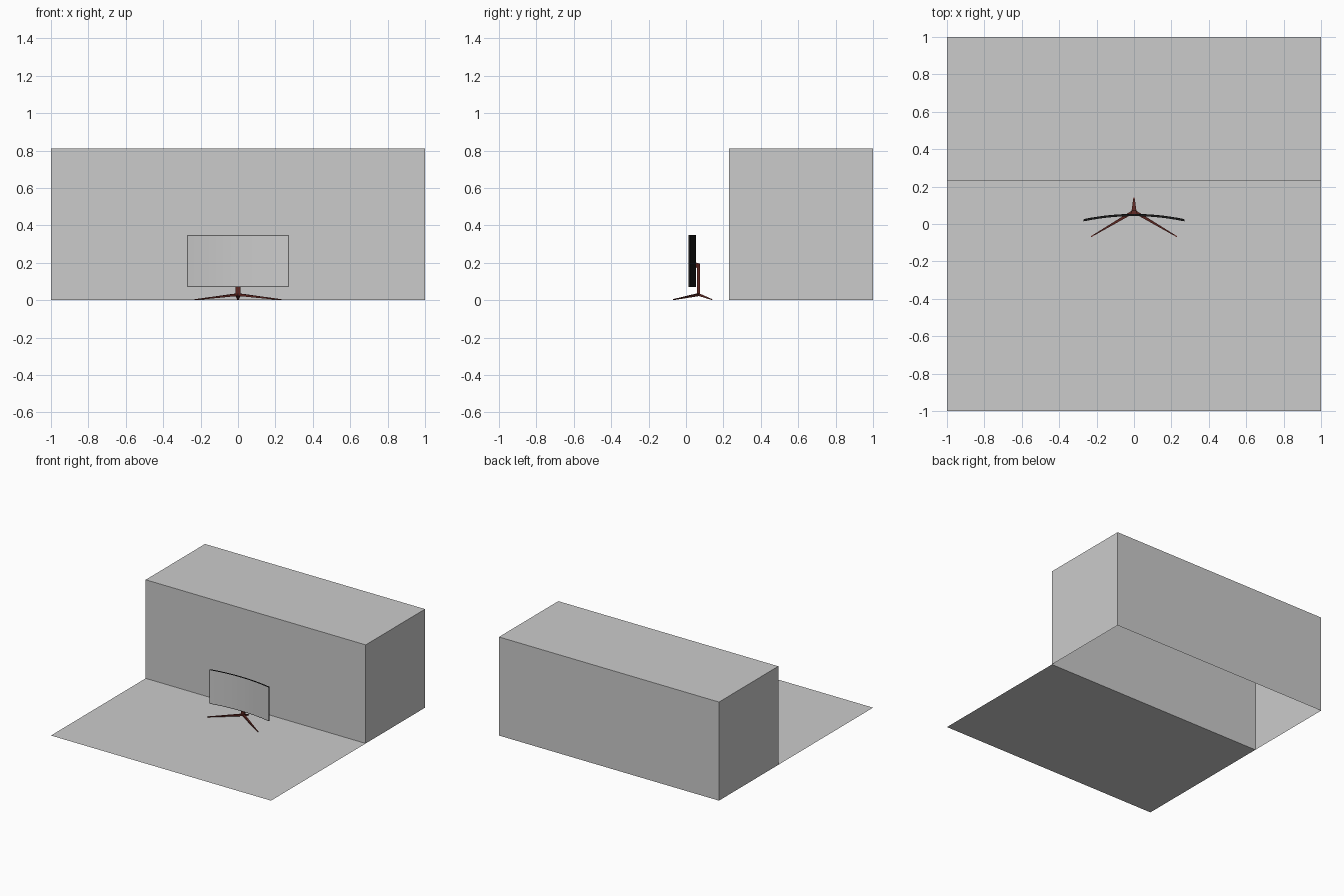
import bpy, bmesh
from mathutils import Vector

if "Cube" in bpy.data.objects:
    bpy.data.objects.remove(bpy.data.objects["Cube"])


def material(name, rgb):
    m = bpy.data.materials.new(name)
    m.diffuse_color = (*rgb, 1)
    m.use_nodes = True
    m.node_tree.nodes["Principled BSDF"].inputs["Base Color"].default_value = m.diffuse_color
    return m


def finish(name, bm, mat=None, recalc=True):
    if recalc:
        bmesh.ops.recalc_face_normals(bm, faces=bm.faces)
    me = bpy.data.meshes.new(name)
    bm.to_mesh(me)
    bm.free()
    ob = bpy.data.objects.new(name, me)
    bpy.context.collection.objects.link(ob)
    if mat:
        me.materials.append(mat)
    return ob


def box_bm(x0, x1, y0, y1, z0, z1):
    bm = bmesh.new()
    bmesh.ops.create_cube(bm, size=1)
    for v in bm.verts:
        v.co = Vector((x0 + (v.co.x + .5) * (x1 - x0),
                       y0 + (v.co.y + .5) * (y1 - y0),
                       z0 + (v.co.z + .5) * (z1 - z0)))
    return bm


def bar(name, a, b, size_a, size_b, mat):
    """Tapered rectangular bar from a to b; sizes are (width, height)."""
    a, b = Vector(a), Vector(b)
    d = (b - a).normalized()
    up = Vector((0, 1, 0)) if abs(d.z) > .9 else Vector((0, 0, 1))
    side = d.cross(up).normalized()
    up = side.cross(d)
    bm = bmesh.new()
    rings = []
    for p, (w, h) in ((a, size_a), (b, size_b)):
        rings.append([bm.verts.new(p + side * w / 2 * i + up * h / 2 * j)
                      for i, j in ((-1, -1), (1, -1), (1, 1), (-1, 1))])
    for k in range(4):
        bm.faces.new((rings[0][k], rings[0][k - 1], rings[1][k - 1], rings[1][k]))
    for r in rings:
        bm.faces.new(r)
    return finish(name, bm, mat)


def bend(x):
    return -0.028 * (x / 0.27) ** 2


black = material("black", (0.01, 0.01, 0.01))
red = material("dark_red", (0.11, 0.02, 0.015))

# Floor sheet in front of the block
bm = bmesh.new()
bm.faces.new([bm.verts.new(c) for c in
              ((-1, -1, 0), (1, -1, 0), (1, .23, 0), (-1, .23, 0))])
finish("floor", bm, recalc=False)

# Large block behind, open underneath
bm = box_bm(-1, 1, .23, 1, 0, .81)
bmesh.ops.recalc_face_normals(bm, faces=bm.faces)
under = [f for f in bm.faces if f.normal.z < -.9]
bmesh.ops.delete(bm, geom=under, context='FACES_ONLY')
finish("back_block", bm, recalc=False)

# Curved monitor housing: chamfered back, thin rim at the front
W, Z0, Z1, Y, T, RIM, N = .27, .07, .35, .042, .012, .004, 14
bm = box_bm(-W, W, Y, Y + T, Z0, Z1)
back_edges = [e for e in bm.edges if all(v.co.y > Y + T / 2 for v in e.verts)]
bmesh.ops.bevel(bm, geom=back_edges, offset=.005, segments=2, profile=.5, affect='EDGES')
bmesh.ops.recalc_face_normals(bm, faces=bm.faces)
front = [f for f in bm.faces if f.normal.y < -.9]
bmesh.ops.inset_region(bm, faces=front, thickness=RIM, use_even_offset=True)
bmesh.ops.delete(bm, geom=front, context='FACES_ONLY')
for i in range(1, N):
    bmesh.ops.bisect_plane(bm, geom=bm.verts[:] + bm.edges[:] + bm.faces[:],
                           plane_co=(-W + 2 * W * i / N, 0, 0), plane_no=(1, 0, 0))
for v in bm.verts:
    v.co.y += bend(v.co.x)
finish("monitor_housing", bm, black, recalc=False)

# Screen inside the rim
bm = bmesh.new()
cols = []
for i in range(N + 1):
    x = max(-W + RIM, min(W - RIM, -W + 2 * W * i / N))
    cols.append([bm.verts.new((x, Y + bend(x), z)) for z in (Z0 + RIM, Z1 - RIM)])
for a, b in zip(cols, cols[1:]):
    bm.faces.new((a[0], b[0], b[1], a[1]))
finish("screen", bm, recalc=False)

# Stand: post, mounting arm and three splayed legs
hub = (0, .068, .03)
bar("stand_post", (0, .067, .025), (0, .067, .195), (.028, .018), (.02, .015), red)
bar("mount_arm", (0, .05, .187), (0, .073, .187), (.04, .03), (.02, .018), red)
for side, s in (("left", -1), ("right", 1)):
    bar(f"front_leg_{side}", hub, (s * .23, -.068, .003),
        (.018, .014), (.005, .005), red)
bar("back_leg", hub, (0, .14, .003), (.026, .014), (.007, .005), red)
